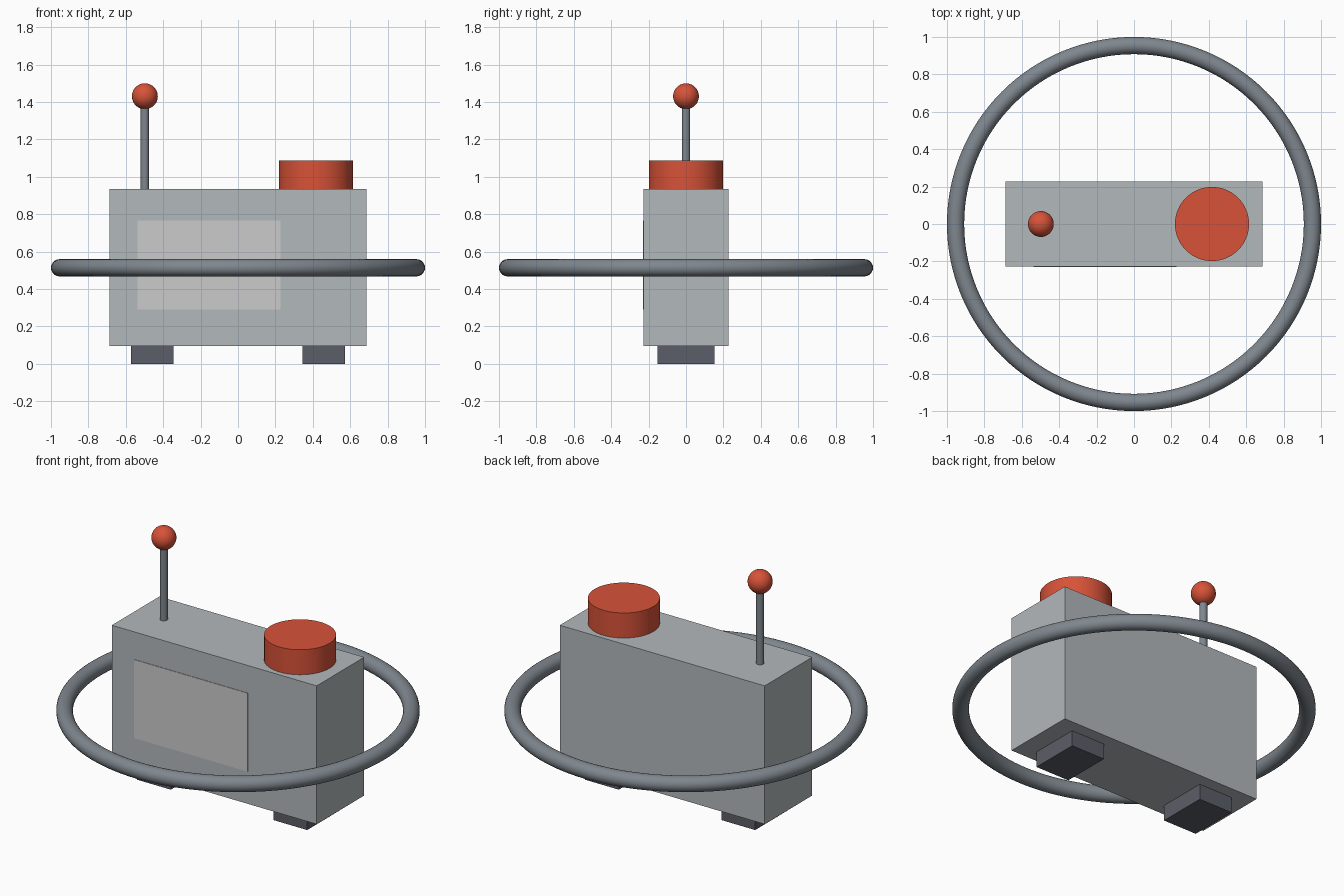
import bpy
import math

old = bpy.data.objects.get("Cube")
if old:
    bpy.data.objects.remove(old, do_unlink=True)


def material(name, rgb):
    mat = bpy.data.materials.new(name)
    mat.use_nodes = True
    color = (*rgb, 1)
    mat.diffuse_color = color
    mat.node_tree.nodes["Principled BSDF"].inputs["Base Color"].default_value = color
    return mat


body_grey = material("body grey", (0.45, 0.48, 0.50))
panel_grey = material("panel light grey", (0.60, 0.60, 0.60))
red = material("warm red", (0.68, 0.085, 0.04))
steel = material("steel grey", (0.21, 0.24, 0.27))
dark = material("dark grey", (0.105, 0.112, 0.14))


def finish(name, mat, smooth=False):
    obj = bpy.context.object
    obj.name = obj.data.name = name
    obj.data.materials.append(mat)
    if smooth:
        bpy.ops.object.shade_smooth_by_angle(angle=math.radians(40))
    return obj


def box(name, mat, center, size):
    bpy.ops.mesh.primitive_cube_add(size=1, location=center)
    bpy.context.object.scale = size
    bpy.ops.object.transform_apply(location=False, rotation=False, scale=True)
    return finish(name, mat)


def cylinder(name, mat, x, radius, bottom, top):
    bpy.ops.mesh.primitive_cylinder_add(
        vertices=64, radius=radius, depth=top - bottom,
        location=(x, 0, (bottom + top) / 2))
    return finish(name, mat, True)


# Case with a thin front panel
base, lid = 0.095, 0.935
depth = 0.456
box("body", body_grey, (0, 0, (base + lid) / 2), (1.376, depth, lid - base))
box("front_panel", panel_grey, (-0.155, -depth / 2, 0.53), (0.764, 0.006, 0.476))

# Feet
for side, name in ((-1, "right_foot"), (1, "left_foot")):
    box(name, dark, (side * 0.458, 0, base / 2), (0.228, 0.306, base))

# Push button
cylinder("button", red, 0.417, 0.198, lid, 1.087)

# Antenna rod and ball
rod_x, ball_z = -0.498, 1.431
cylinder("antenna_rod", steel, rod_x, 0.022, lid, ball_z)
bpy.ops.mesh.primitive_uv_sphere_add(
    segments=48, ring_count=24, radius=0.069, location=(rod_x, 0, ball_z))
finish("antenna_ball", red, True)

# Surrounding ring
bpy.ops.mesh.primitive_torus_add(
    major_segments=128, minor_segments=24, major_radius=0.954,
    minor_radius=0.046, location=(0, 0, 0.514))
finish("ring", steel, True)
